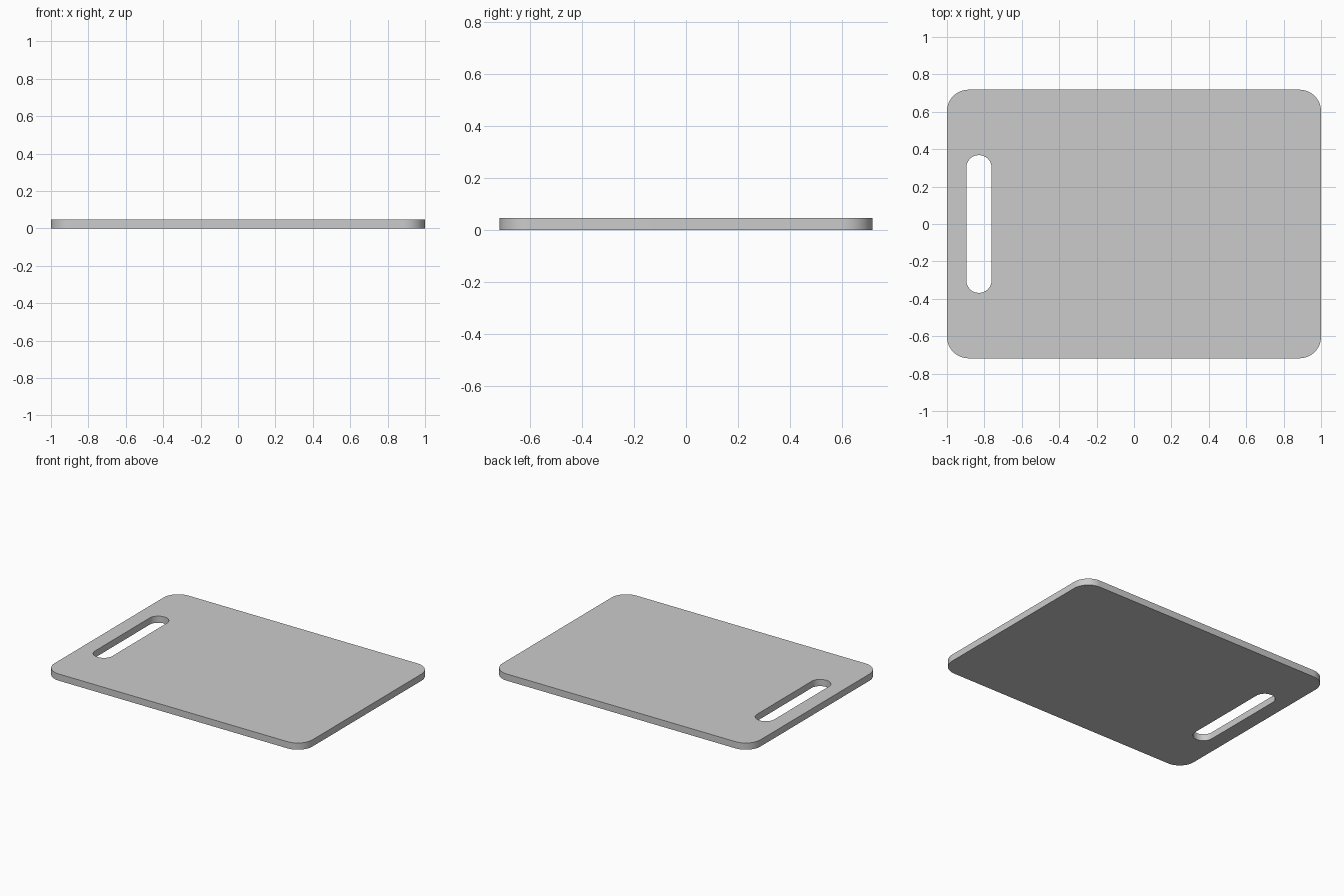
import bpy, bmesh
from math import sin, cos, pi, radians

if "Cube" in bpy.data.objects:
    bpy.data.objects.remove(bpy.data.objects["Cube"])

THICK = 0.047
SEG = 16


def rounded_rect(cx, hx, hy, r):
    """Outline of a rounded rectangle centred on (cx, 0)."""
    pts = []
    for q, (sx, sy) in enumerate([(1, 1), (-1, 1), (-1, -1), (1, -1)]):
        for i in range(SEG + 1):
            a = (q + i / SEG) * pi / 2
            pts.append((cx + sx * (hx - r) + r * cos(a),
                        sy * (hy - r) + r * sin(a)))
    return pts


# Flat outline of the board with the handle slot as a hole
curve = bpy.data.curves.new("cutting_board", 'CURVE')
curve.dimensions = '2D'
curve.fill_mode = 'BOTH'
curve.extrude = THICK / 2
for outline in (rounded_rect(0, 1.0, 0.718, 0.115),
                rounded_rect(-0.829, 0.067, 0.368, 0.066)):
    spline = curve.splines.new('POLY')
    spline.points.add(len(outline) - 1)
    for p, (x, y) in zip(spline.points, outline):
        p.co = (x, y, THICK / 2, 1)
    spline.use_cyclic_u = True

board = bpy.data.objects.new("cutting_board", curve)
bpy.context.collection.objects.link(board)
bpy.context.view_layer.objects.active = board
board.select_set(True)
bpy.ops.object.convert(target='MESH')
board = bpy.context.object

# Weld caps to walls and put the board on the ground
bm = bmesh.new()
bm.from_mesh(board.data)
bmesh.ops.remove_doubles(bm, verts=bm.verts, dist=0.0002)
low = min(v.co.z for v in bm.verts)
bmesh.ops.translate(bm, verts=bm.verts, vec=(0, 0, -low))
bmesh.ops.recalc_face_normals(bm, faces=bm.faces)
bmesh.ops.dissolve_limit(bm, angle_limit=radians(0.5), verts=bm.verts, edges=bm.edges)
bm.to_mesh(board.data)
bm.free()
bpy.ops.object.shade_smooth_by_angle(angle=radians(30))
